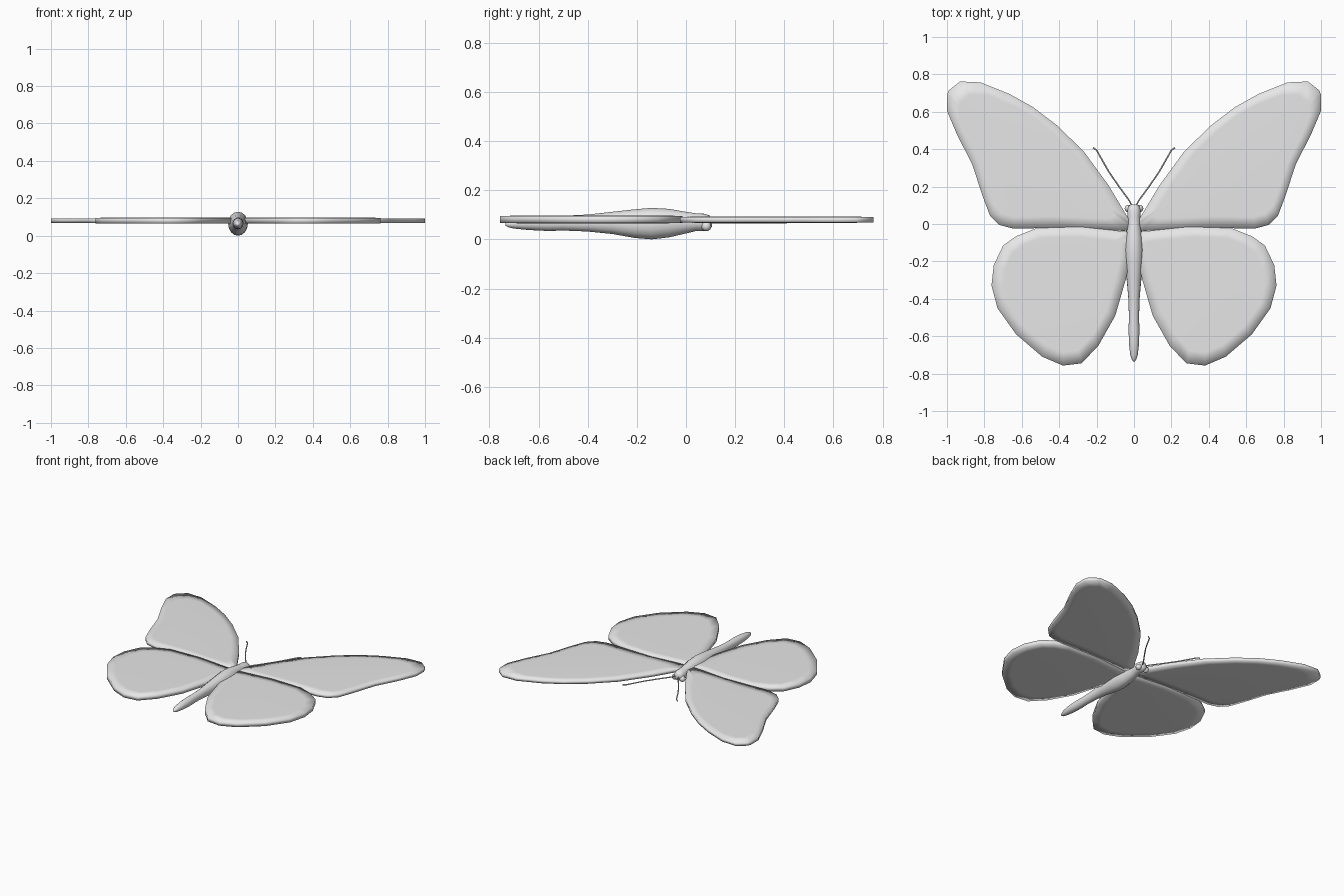
import bpy, bmesh, math
from mathutils import Vector

if "Cube" in bpy.data.objects:
    bpy.data.objects.remove(bpy.data.objects["Cube"])

grey = bpy.data.materials.new("plain grey")
grey.diffuse_color = (0.8, 0.8, 0.8, 1)
grey.use_nodes = True
grey.node_tree.nodes["Principled BSDF"].inputs["Base Color"].default_value = grey.diffuse_color


def add_object(name, bm, mirrored=False):
    bmesh.ops.recalc_face_normals(bm, faces=bm.faces)
    for f in bm.faces:
        f.smooth = True
    mesh = bpy.data.meshes.new(name)
    bm.to_mesh(mesh)
    bm.free()
    mesh.materials.append(grey)
    obj = bpy.data.objects.new(name, mesh)
    bpy.context.collection.objects.link(obj)
    if mirrored:
        mod = obj.modifiers.new("mirror", 'MIRROR')
        mod.use_mirror_merge = False
    return obj


def loft(bm, rings):
    """Skin closed rings of equal size and cap both ends."""
    loops = [[bm.verts.new(p) for p in r] for r in rings]
    n = len(loops[0])
    for a, b in zip(loops, loops[1:]):
        for i in range(n):
            j = (i + 1) % n
            bm.faces.new((a[i], a[j], b[j], b[i]))
    bm.faces.new(loops[0])
    bm.faces.new(loops[-1])


def wing(name, outline, mid, rim, thick):
    """Thin slab: flat centre, soft border ring, straight outer wall."""
    pts = [Vector(p) for p in outline]
    c = sum(pts, Vector((0, 0))) / len(pts)

    def ring(t, z):
        return [(*p.lerp(c, t), z) for p in pts]
    bm = bmesh.new()
    loft(bm, [ring(0.17, mid - thick), ring(0, mid - rim),
              ring(0, mid + rim), ring(0.17, mid + thick)])
    add_object(name, bm, True)


# Wings, right side drawn and mirrored
wing("fore_wings", [
    (0.0, -0.02), (0.03, 0.03), (0.135, 0.205), (0.27, 0.39), (0.415, 0.53),
    (0.54, 0.625), (0.665, 0.695), (0.82, 0.757), (0.93, 0.762), (0.99, 0.715),
    (1.0, 0.69), (1.0, 0.605), (0.945, 0.475), (0.865, 0.32), (0.81, 0.15),
    (0.77, 0.045), (0.72, -0.005), (0.645, -0.025), (0.4, -0.02), (0.05, -0.037)],
    0.080, 0.011, 0.0125)
wing("hind_wings", [
    (0.0, -0.05), (0.05, -0.04), (0.29, -0.015), (0.52, -0.022), (0.63, -0.065),
    (0.70, -0.115), (0.75, -0.22), (0.762, -0.33), (0.73, -0.45), (0.63, -0.59),
    (0.49, -0.71), (0.38, -0.757), (0.28, -0.745), (0.19, -0.65), (0.10, -0.49),
    (0.045, -0.30), (0.01, -0.15)],
    0.081, 0.0145, 0.0155)

# Body: (y, half width, bottom, top) from head to tail
body = [
    (0.105, 0.015, 0.05, 0.085), (0.095, 0.03, 0.038, 0.098),
    (0.07, 0.036, 0.033, 0.105), (0.04, 0.034, 0.034, 0.106),
    (0.0, 0.037, 0.024, 0.112), (-0.07, 0.047, 0.008, 0.124),
    (-0.14, 0.053, 0.0, 0.128), (-0.21, 0.048, 0.006, 0.122),
    (-0.30, 0.039, 0.022, 0.112), (-0.40, 0.030, 0.032, 0.101),
    (-0.50, 0.027, 0.036, 0.096), (-0.56, 0.029, 0.034, 0.097),
    (-0.64, 0.027, 0.038, 0.092), (-0.70, 0.020, 0.044, 0.083),
    (-0.725, 0.012, 0.050, 0.074), (-0.735, 0.004, 0.056, 0.066)]
bm = bmesh.new()
loft(bm, [[(w * math.cos(a), y, (lo + hi) / 2 + (hi - lo) / 2 * math.sin(a))
           for a in (math.tau * i / 16 for i in range(16))]
          for y, w, lo, hi in body])
add_object("body", bm)

# Eyes
bm = bmesh.new()
bmesh.ops.create_uvsphere(bm, u_segments=12, v_segments=8, radius=0.02)
bmesh.ops.translate(bm, verts=bm.verts, vec=(0.03, 0.083, 0.053))
add_object("eyes", bm, True)

# Antennae: thin tubes sweeping forward and outward
path = [(0.01, 0.095), (0.025, 0.125), (0.08, 0.20), (0.135, 0.28),
        (0.175, 0.35), (0.20, 0.395), (0.22, 0.408)]
bm = bmesh.new()
rings = []
for i, p in enumerate(path):
    d = (Vector(path[min(i + 1, len(path) - 1)]) - Vector(path[max(i - 1, 0)])).normalized()
    rings.append([(p[0] - d.y * 0.004 * math.cos(a), p[1] + d.x * 0.004 * math.cos(a),
                   0.068 + 0.004 * math.sin(a))
                  for a in (math.tau * k / 6 for k in range(6))])
loft(bm, rings)
add_object("antennae", bm, True)
